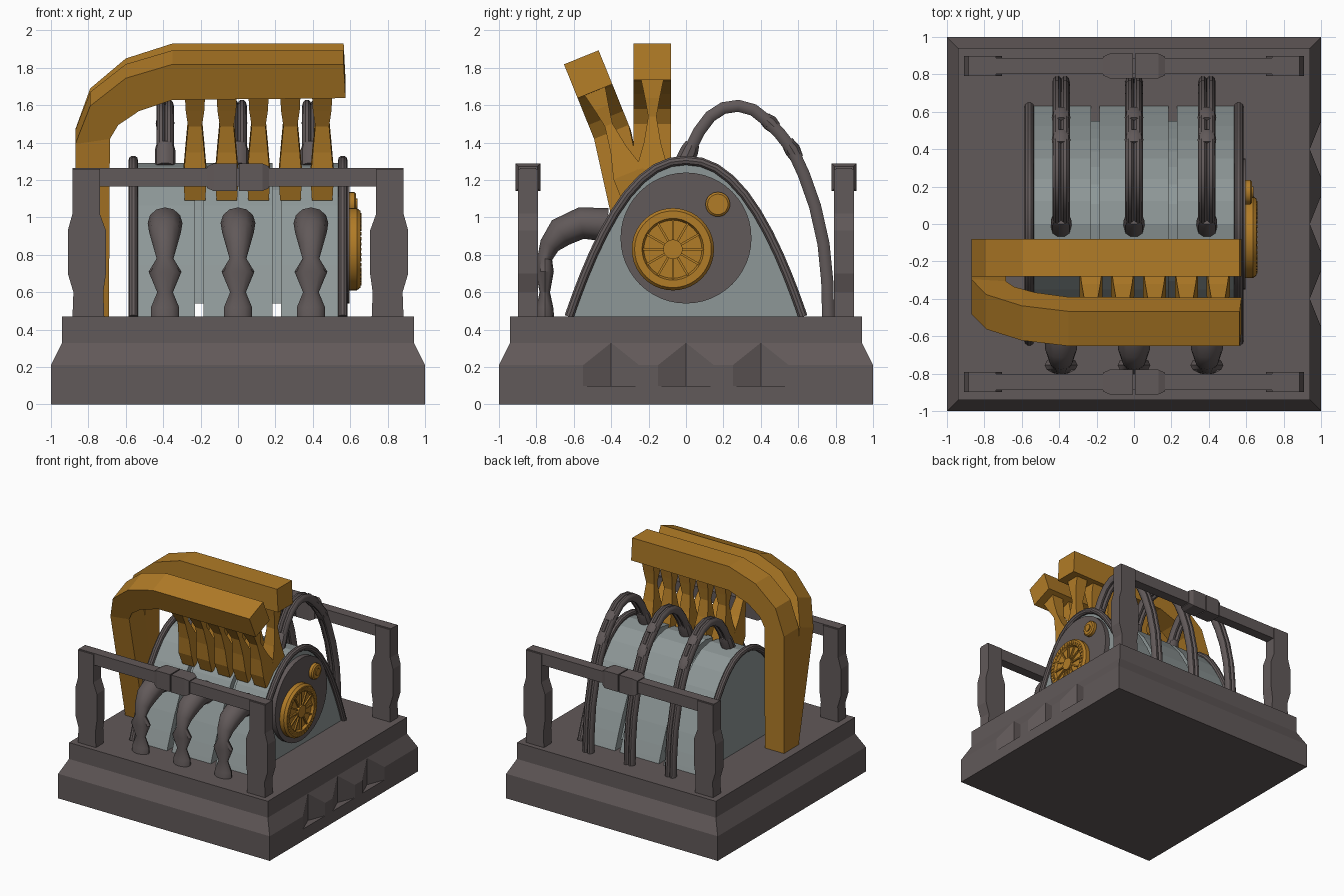
import bpy, bmesh, math
from mathutils import Vector, Matrix

cube = bpy.data.objects.get("Cube")
if cube:
    bpy.data.objects.remove(cube, do_unlink=True)


def material(name, rgb):
    m = bpy.data.materials.new(name)
    m.use_nodes = True
    m.diffuse_color = (*rgb, 1)
    m.node_tree.nodes["Principled BSDF"].inputs["Base Color"].default_value = (*rgb, 1)
    return m


IRON = material("dark iron", (0.12, 0.1, 0.1))
BRASS = material("brass", (0.44, 0.2, 0.02))
STEEL = material("pale steel", (0.27, 0.31, 0.31))


def loft(name, rings, mat, smooth=False):
    """Skin a list of equal-length rings and cap both ends."""
    bm = bmesh.new()
    loops = [[bm.verts.new(p) for p in ring] for ring in rings]
    n = len(loops[0])
    for a, b in zip(loops, loops[1:]):
        for i in range(n):
            j = (i + 1) % n
            bm.faces.new((a[i], a[j], b[j], b[i]))
    bm.faces.new(loops[0])
    bm.faces.new(loops[-1])
    bmesh.ops.recalc_face_normals(bm, faces=bm.faces)
    mesh = bpy.data.meshes.new(name)
    bm.to_mesh(mesh)
    bm.free()
    mesh.materials.append(mat)
    ob = bpy.data.objects.new(name, mesh)
    bpy.context.collection.objects.link(ob)
    if smooth:
        bpy.ops.object.select_all(action='DESELECT')
        ob.select_set(True)
        bpy.context.view_layer.objects.active = ob
        bpy.ops.object.shade_smooth_by_angle(angle=math.radians(35))
    return ob


def rect(cx, cy, z, hx, hy):
    return [Vector((cx + sx * hx, cy + sy * hy, z))
            for sx, sy in ((-1, -1), (1, -1), (1, 1), (-1, 1))]


def box(name, x0, x1, y0, y1, z0, z1, mat):
    cx, cy, hx, hy = (x0 + x1) / 2, (y0 + y1) / 2, (x1 - x0) / 2, (y1 - y0) / 2
    return loft(name, [rect(cx, cy, z, hx, hy) for z in (z0, z1)], mat)


def disc(name, y, z, profile, mat, sides=32):
    """Turned part on the x axis; profile holds (x, radius) pairs."""
    angles = [2 * math.pi * i / sides for i in range(sides)]
    return loft(name, [[Vector((x, y + r * math.cos(a), z + r * math.sin(a))) for a in angles]
                       for x, r in profile], mat, True)


def tube(name, x, path, mat, sides=10):
    """Sweep in the y-z plane; path holds (y, z, radius_x, radius_across)."""
    pts = [Vector((x, p[0], p[1])) for p in path]
    rings = []
    for i, p in enumerate(pts):
        t = (pts[min(i + 1, len(pts) - 1)] - pts[max(i - 1, 0)]).normalized()
        across = Vector((0, -t.z, t.y))
        rings.append([p + Vector((path[i][2] * math.cos(a), 0, 0)) + across * path[i][3] * math.sin(a)
                      for a in (2 * math.pi * k / sides for k in range(sides))])
    return loft(name, rings, mat, True)


def arch(half, top, floor, n=16):
    out = []
    for i in range(n + 1):
        s = -math.cos(math.pi * i / n)
        out.append((half * s, top - (top - floor) * abs(s) ** 2.2))
    return out


# Stepped plinth with three V-shaped notches on one side
FLOOR = 0.47
base = loft("base", [rect(0, 0, z, h, h) for z, h in
                     ((0, 1), (0.21, 1), (0.33, 0.94), (FLOOR, 0.94))], IRON)
for yc in (-0.4, 0, 0.4):
    plan = ((1.02, yc - 0.2), (1.02, yc + 0.2), (0.94, yc))
    cutter = loft("notch_cutter", [[Vector((x, y, z)) for x, y in plan] for z in (0.1, 0.34)], IRON)
    cutter.hide_render = True
    mod = base.modifiers.new("notch", 'BOOLEAN')
    mod.operation = 'DIFFERENCE'
    mod.solver = 'EXACT'
    mod.object = cutter
    bpy.context.view_layer.objects.active = base
    bpy.ops.object.modifier_apply(modifier=mod.name)
    bpy.data.objects.remove(cutter, do_unlink=True)

# Arched housing: three wide shells joined by two recessed necks
for name, x0, x1, half, top, floor in (
        ("housing_right", -0.55, -0.23, 0.63, 1.29, FLOOR),
        ("housing_middle", -0.185, 0.185, 0.63, 1.29, FLOOR),
        ("housing_left", 0.23, 0.555, 0.63, 1.29, FLOOR),
        ("neck_right", -0.24, -0.175, 0.55, 1.23, 0.54),
        ("neck_left", 0.175, 0.24, 0.55, 1.23, 0.54)):
    outline = arch(half, top, floor)
    loft(name, [[Vector((x, y, z)) for y, z in outline] for x in (x0, x1)], STEEL)

# Rolled rims on both ends
for side, x in (("right", -0.56), ("left", 0.56)):
    tube("rim_" + side, x, [(y, z, 0.026, 0.026) for y, z in arch(0.625, 1.305, FLOOR, 24)], IRON)

# Round end plate with large and small dials
disc("end_plate", 0, 0.89, [(0.5, 0.35), (0.597, 0.35)], IRON, 48)
GY, GZ = -0.07, 0.83
disc("large_dial", GY, GZ, [(0.58, 0.22), (0.635, 0.22), (0.655, 0.205), (0.655, 0.165),
                            (0.635, 0.155), (0.635, 0.02)], BRASS, 40)
disc("dial_hub", GY, GZ, [(0.62, 0.052), (0.657, 0.052)], BRASS, 20)
disc("small_dial", 0.17, 1.07, [(0.58, 0.066), (0.622, 0.066), (0.632, 0.055)], BRASS, 20)
disc("small_dial_hub", 0.17, 1.07, [(0.62, 0.03), (0.64, 0.03)], BRASS, 12)


def ring_of_bars(name, count, r0, r1, width, x0, x1):
    for i in range(count):
        bar = box(name, x0, x1, r0, r1, -width, width, BRASS)
        bar.data.transform(Matrix.Translation((0, GY, GZ))
                           @ Matrix.Rotation(2 * math.pi * i / count, 4, 'X'))


ring_of_bars("dial_spoke", 12, 0.04, 0.16, 0.006, 0.63, 0.648)
ring_of_bars("dial_tick", 40, 0.172, 0.194, 0.006, 0.65, 0.66)

# Two cantilever arms with five fingers; the front one leans forward
AY, PIVOT = -0.18, 0.916
STATIONS = (((-0.87, FLOOR), (-0.69, FLOOR)), ((-0.87, 1.47), (-0.685, 1.5)),
            ((-0.79, 1.69), (-0.64, 1.58)), ((-0.6, 1.85), (-0.53, 1.66)),
            ((-0.35, 1.93), (-0.35, 1.725)), ((0.565, 1.93), (0.575, 1.735)))
FINGER = ((1.76, 0.055, 0.065), (1.64, 0.05, 0.04), (1.54, 0.037, 0.022),
          (1.4, 0.05, 0.045), (1.26, 0.062, 0.085), (1.14, 0.055, 0.085))


def lean(p, angle):
    if p.z < 1:
        return p
    y, z, c, s = p.y - AY, p.z - PIVOT, math.cos(angle), math.sin(angle)
    return Vector((p.x, AY + y * c - z * s, PIVOT + y * s + z * c))


for label, angle in (("upright", 0), ("leaning", math.radians(22))):
    bar = [[lean(Vector((p[0], AY + d, p[1])), angle)
            for p, d in ((o, -0.1), (o, 0.1), (i, 0.1), (i, -0.1))] for o, i in STATIONS]
    loft(label + "_arm", bar, BRASS)
    for k in range(5):
        x = -0.23 + 0.17 * k
        loft(label + "_finger", [[lean(p, angle) for p in rect(x, AY, z, hx, hy)]
                                 for z, hx, hy in FINGER], BRASS)

# Guard rails front and back
POST = ((FLOOR, 0.8, 0.085), (0.6, 0.8, 0.08), (0.7, 0.808, 0.102), (0.93, 0.808, 0.102),
        (1.02, 0.812, 0.073), (1.26, 0.812, 0.073))
for place, y in (("front", -0.845), ("back", 0.845)):
    for side in (-1, 1):
        loft(place + "_post", [rect(side * cx, y, z, hx, 0.053) for z, cx, hx in POST], IRON)
    box(place + "_beam", -0.885, 0.885, y - 0.042, y + 0.042, 1.165, 1.265, IRON)
    for side in (-1, 1):
        collar = [(0.005, 0.066), (0.13, 0.066), (0.165, 0.05)]
        loft(place + "_clamp", [[Vector((side * x, y + a * h, 1.215 + b * (h + 0.008)))
                                 for a, b in ((-1, -1), (1, -1), (1, 1), (-1, 1))]
                                for x, h in collar], IRON)

# Waisted pipes in front, twin hoses with couplings behind
PIPE = ((-0.42, 0.96, 0.09, 0.09), (-0.56, 0.97, 0.093, 0.085), (-0.67, 0.92, 0.085, 0.08),
        (-0.73, 0.85, 0.065, 0.055), (-0.755, 0.78, 0.045, 0.04), (-0.755, 0.71, 0.088, 0.048),
        (-0.755, 0.6, 0.042, 0.028), (-0.755, 0.52, 0.075, 0.045), (-0.755, FLOOR, 0.075, 0.05))
HOSE = ((-0.01, 1.27), (0.03, 1.38), (0.07, 1.46), (0.13, 1.54), (0.2, 1.585), (0.28, 1.597),
        (0.36, 1.575), (0.43, 1.52), (0.5, 1.45), (0.57, 1.36), (0.63, 1.23), (0.69, 1.06),
        (0.735, 0.86), (0.755, 0.66), (0.76, FLOOR))
for x in (-0.39, 0, 0.39):
    tube("front_pipe", x, PIPE, IRON, 12)
    for dx in (-0.022, 0.022):
        tube("back_hose", x + dx, [(y, z, 0.025, 0.034) for y, z in HOSE], IRON)
    tube("hose_socket", x, [(-0.02, 1.27, 0.055, 0.055), (0.02, 1.36, 0.055, 0.05),
                            (0.035, 1.395, 0.045, 0.04)], IRON)
    tube("hose_coupling", x, [(0.42, 1.53, 0.045, 0.036), (0.45, 1.505, 0.05, 0.045),
                              (0.48, 1.475, 0.045, 0.036)], IRON)
    tube("hose_coupling", x, [(0.54, 1.405, 0.045, 0.036), (0.57, 1.36, 0.05, 0.045),
                              (0.595, 1.315, 0.045, 0.036)], IRON)
